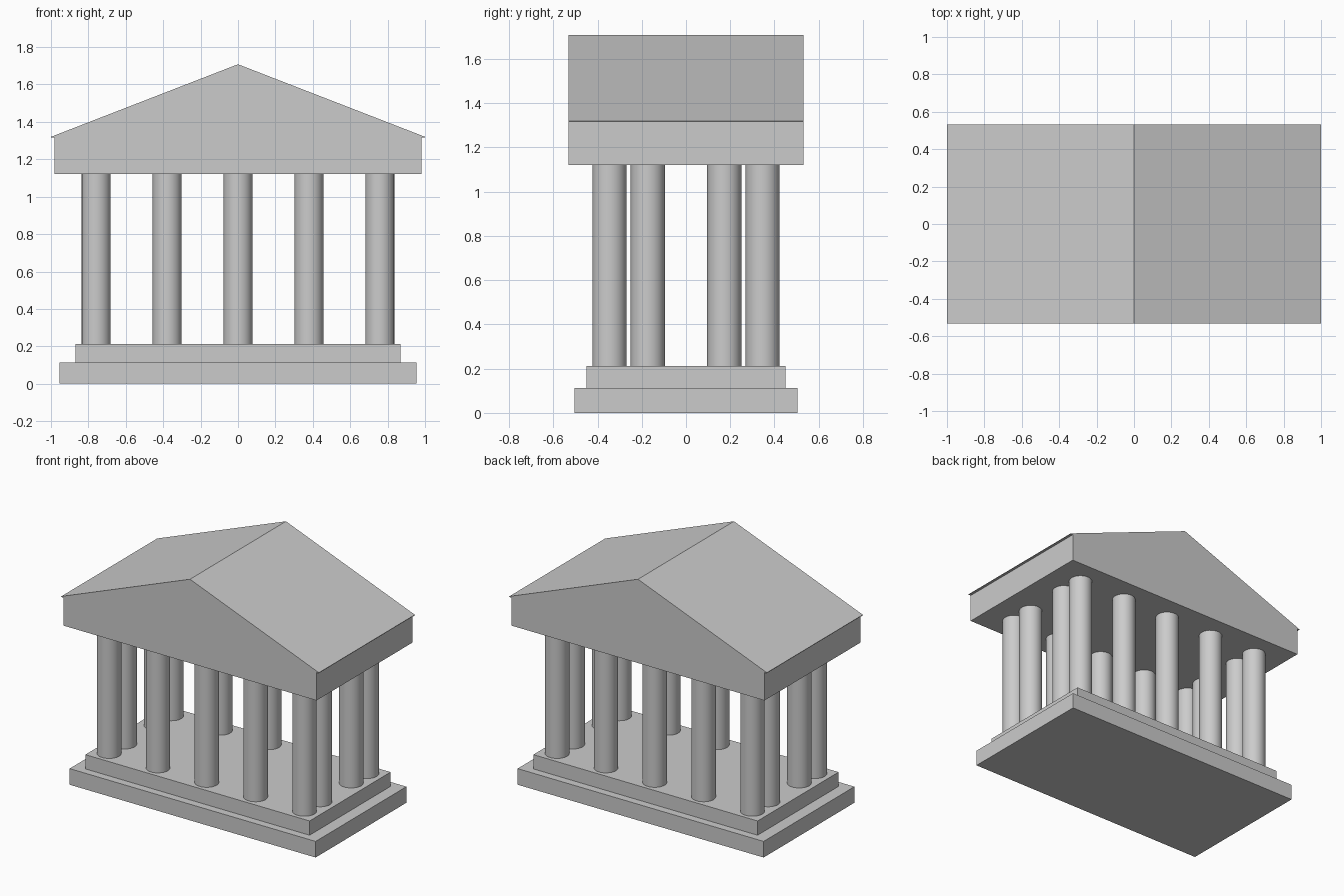
import bpy, bmesh, math

if "Cube" in bpy.data.objects:
    bpy.data.objects.remove(bpy.data.objects["Cube"])


def box(name, hx, hy, z0, z1):
    bpy.ops.mesh.primitive_cube_add(size=1, location=(0, 0, (z0 + z1) / 2))
    ob = bpy.context.object
    ob.name = name
    ob.scale = (2 * hx, 2 * hy, z1 - z0)
    bpy.ops.object.transform_apply(location=False, rotation=False, scale=True)


def column(name, x, y, z0=0.213, z1=1.12):
    bpy.ops.mesh.primitive_cylinder_add(vertices=32, radius=0.0775, depth=z1 - z0,
                                        location=(x, y, (z0 + z1) / 2))
    bpy.context.object.name = name
    bpy.ops.object.shade_smooth_by_angle(angle=math.radians(40))


def extruded_profile(name, profile, hy):
    bm = bmesh.new()
    face = bm.faces.new([bm.verts.new((x, -hy, z)) for x, z in profile])
    ext = bmesh.ops.extrude_face_region(bm, geom=[face])
    verts = [v for v in ext["geom"] if isinstance(v, bmesh.types.BMVert)]
    bmesh.ops.translate(bm, verts=verts, vec=(0, 2 * hy, 0))
    bmesh.ops.recalc_face_normals(bm, faces=bm.faces)
    mesh = bpy.data.meshes.new(name)
    bm.to_mesh(mesh)
    bm.free()
    bpy.context.collection.objects.link(bpy.data.objects.new(name, mesh))


# Stepped base
box("lower_step", 0.955, 0.503, 0, 0.113)
box("upper_step", 0.87, 0.449, 0.113, 0.213)

# Colonnade: five along front and back, two between the corners on each end
for side, y in (("front", -0.346), ("back", 0.346)):
    for i in range(5):
        column(f"{side}_column_{i + 1}", (i - 2) * 0.379, y)
for side, x in (("left", -0.758), ("right", 0.758)):
    for i, y in enumerate((-0.173, 0.173)):
        column(f"{side}_column_{i + 1}", x, y)

# Beam and gabled roof in one profile, with a slight lip at the eaves
half = [(0.982, 1.12), (0.982, 1.316), (1.0, 1.316), (1.0, 1.32)]
profile = half + [(0, 1.708)] + [(-x, z) for x, z in reversed(half)]
extruded_profile("gabled_roof", profile, 0.532)
